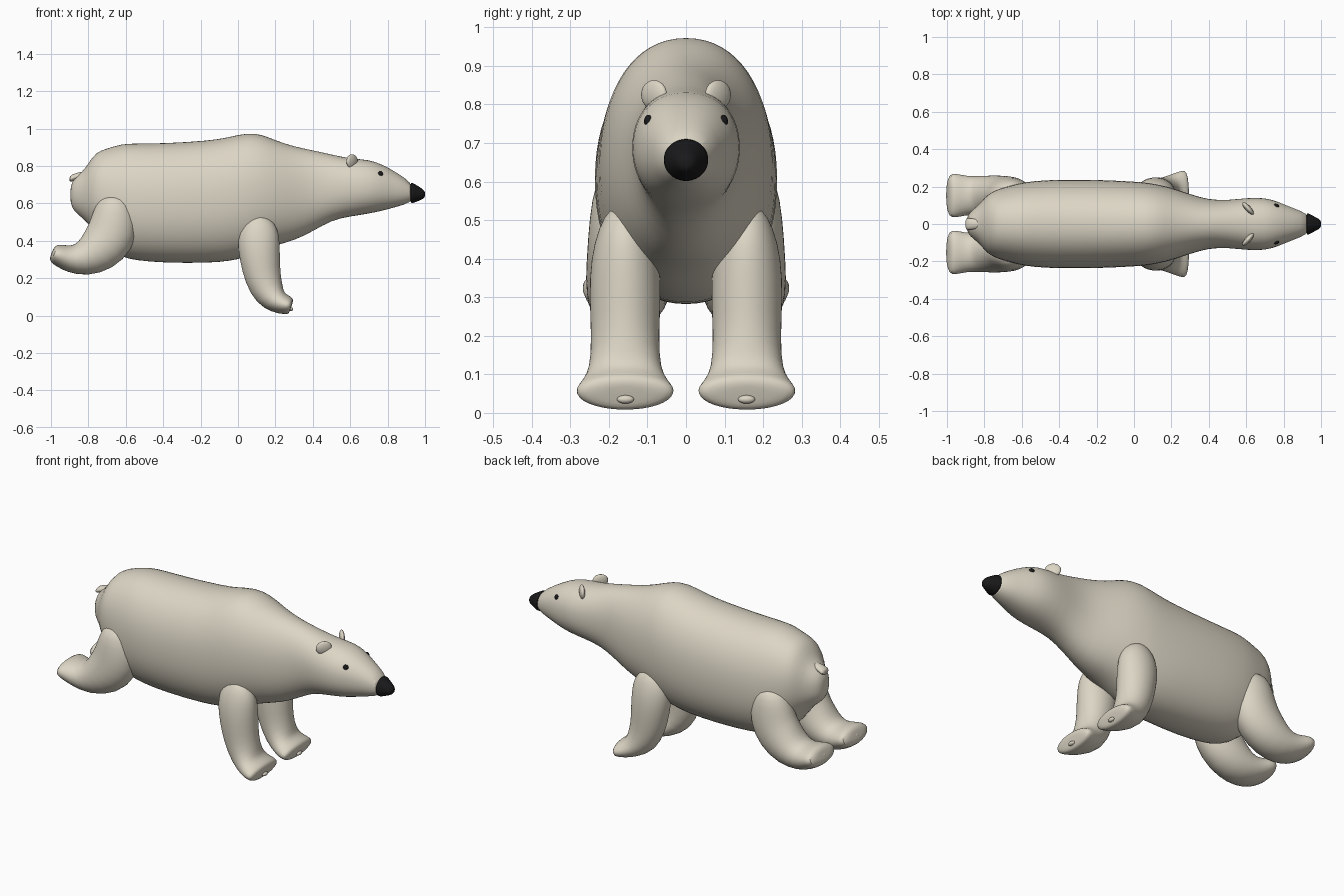
import bpy
import bmesh
import math
from mathutils import Vector, Matrix

if "Cube" in bpy.data.objects:
    bpy.data.objects.remove(bpy.data.objects["Cube"], do_unlink=True)


def make_material(name, colour, roughness):
    material = bpy.data.materials.new(name)
    material.use_nodes = True
    material.diffuse_color = (*colour, 1)
    shader = material.node_tree.nodes["Principled BSDF"]
    shader.inputs["Base Color"].default_value = (*colour, 1)
    shader.inputs["Roughness"].default_value = roughness
    return material


fur = make_material("cream fur", (0.72, 0.67, 0.56), 0.8)
black = make_material("black", (0.01, 0.01, 0.011), 0.6)


def finish(name, bm, material, mirrored=False, subdivide=0):
    """Turn a bmesh into a smooth object, optionally mirrored across the spine."""
    bmesh.ops.recalc_face_normals(bm, faces=bm.faces)
    mesh = bpy.data.meshes.new(name)
    bm.to_mesh(mesh)
    bm.free()
    mesh.materials.append(material)
    obj = bpy.data.objects.new(name, mesh)
    bpy.context.collection.objects.link(obj)
    bpy.ops.object.select_all(action="DESELECT")
    obj.select_set(True)
    bpy.context.view_layer.objects.active = obj
    bpy.ops.object.shade_smooth_by_angle(angle=math.radians(60))
    if mirrored:
        mirror = obj.modifiers.new("mirror", "MIRROR")
        mirror.use_axis = (False, True, False)
        mirror.use_mirror_merge = False
    if subdivide:
        smooth = obj.modifiers.new("smooth", "SUBSURF")
        smooth.levels = smooth.render_levels = subdivide
    return obj


def loft(name, stations, material, side=0.0, upright=False, power=1.0,
         segments=24, mirrored=False, subdivide=1):
    """Skin rings of (x, z, half height, half width) along a path in the xz plane."""
    bm = bmesh.new()
    rings = []
    last = len(stations) - 1
    for i, (x, z, height, width) in enumerate(stations):
        before, after = stations[max(i - 1, 0)], stations[min(i + 1, last)]
        along = Vector((after[0] - before[0], 0, after[1] - before[1])).normalized()
        up = Vector((0, 0, 1)) if upright else Vector((-along.z, 0, along.x))
        ring = []
        for k in range(segments):
            angle = math.tau * k / segments
            c, s = math.cos(angle), math.sin(angle)
            across = math.copysign(abs(c) ** power, c) * width
            rise = math.copysign(abs(s) ** power, s) * height
            ring.append(bm.verts.new(Vector((x, side + across, z)) + up * rise))
        rings.append(ring)
    for a, b in zip(rings, rings[1:]):
        for k in range(segments):
            n = (k + 1) % segments
            bm.faces.new((a[k], a[n], b[n], b[k]))
    # Close both ends with a fan
    for ring in (rings[0], rings[-1]):
        centre = bm.verts.new(sum((v.co for v in ring), Vector()) / segments)
        for k in range(segments):
            bm.faces.new((ring[k], ring[(k + 1) % segments], centre))
    return finish(name, bm, material, mirrored, subdivide)


def ellipsoid(name, centre, size, material, turn=0.0, tilt=0.0):
    """Mirrored pair of ellipsoids."""
    bm = bmesh.new()
    place = (Matrix.Translation(centre) @ Matrix.Rotation(turn, 4, "Z")
             @ Matrix.Rotation(tilt, 4, "Y") @ Matrix.Diagonal((*size, 1)))
    bmesh.ops.create_uvsphere(bm, u_segments=20, v_segments=12, radius=1, matrix=place)
    return finish(name, bm, material, mirrored=True)


# Body, neck and head: x, top, bottom, half width
outline = [
    (-.895, .69, .60, .03), (-.88, .735, .56, .065), (-.83, .77, .52, .10),
    (-.80, .815, .49, .14), (-.76, .875, .44, .175), (-.70, .895, .36, .195),
    (-.62, .92, .31, .217), (-.55, .922, .295, .23), (-.4, .922, .28, .24),
    (-.15, .937, .28, .236), (-.05, .955, .29, .23), (.05, .98, .31, .225),
    (.13, .97, .345, .212), (.2, .938, .375, .195), (.3, .905, .40, .16),
    (.4, .885, .45, .13), (.5, .862, .51, .127), (.6, .84, .53, .14),
    (.7, .835, .545, .142), (.77, .81, .56, .12), (.85, .765, .582, .085),
    (.93, .71, .605, .057),
]
loft("body", [(x, (t + b) / 2, (t - b) / 2, w) for x, t, b, w in outline],
     fur, upright=True, power=0.92, segments=32)

# Nose continues the muzzle
loft("nose", [(.922, .656, .056, .06), (.932, .656, .056, .059), (.96, .653, .042, .042),
              (.985, .65, .029, .03), (.997, .649, .018, .019), (1, .649, .008, .008)],
     black, upright=True)

# Legs: tubes that flare into broad feet
loft("front_legs", [(.13, .53, .05, .04), (.115, .48, .1, .07), (.108, .4, .115, .09),
                    (.118, .3, .108, .094), (.132, .2, .098, .088), (.168, .11, .085, .092),
                    (.215, .07, .062, .115), (.262, .056, .051, .131),
                    (.28, .052, .045, .122), (.286, .05, .03, .08)],
     fur, side=.158, mirrored=True)
loft("hind_legs", [(-.66, .64, .06, .05), (-.66, .6, .1, .085), (-.66, .5, .13, .1),
                   (-.68, .42, .138, .105), (-.745, .345, .125, .11), (-.83, .3, .094, .104),
                   (-.9, .302, .073, .105), (-.955, .322, .06, .12),
                   (-.985, .334, .05, .116), (-.995, .338, .03, .07)],
     fur, side=.152, mirrored=True)

# Small pads on the soles
ellipsoid("front_pads", (.283, .157, .035), (.012, .022, .011), fur)
ellipsoid("hind_pads", (-.988, .15, .33), (.011, .02, .011), fur)

# Tail, widening toward its tip
loft("tail", [(-.78, .765, .014, .02), (-.84, .752, .018, .025), (-.885, .737, .02, .034),
              (-.9, .73, .015, .03)], fur, upright=True, segments=16)

# Ears and eyes
ellipsoid("ears", (.61, .083, .825), (.015, .043, .038), fur, turn=math.radians(42))
ellipsoid("eyes", (.762, .098, .757), (.015, .01, .016), black, turn=math.radians(-20))
